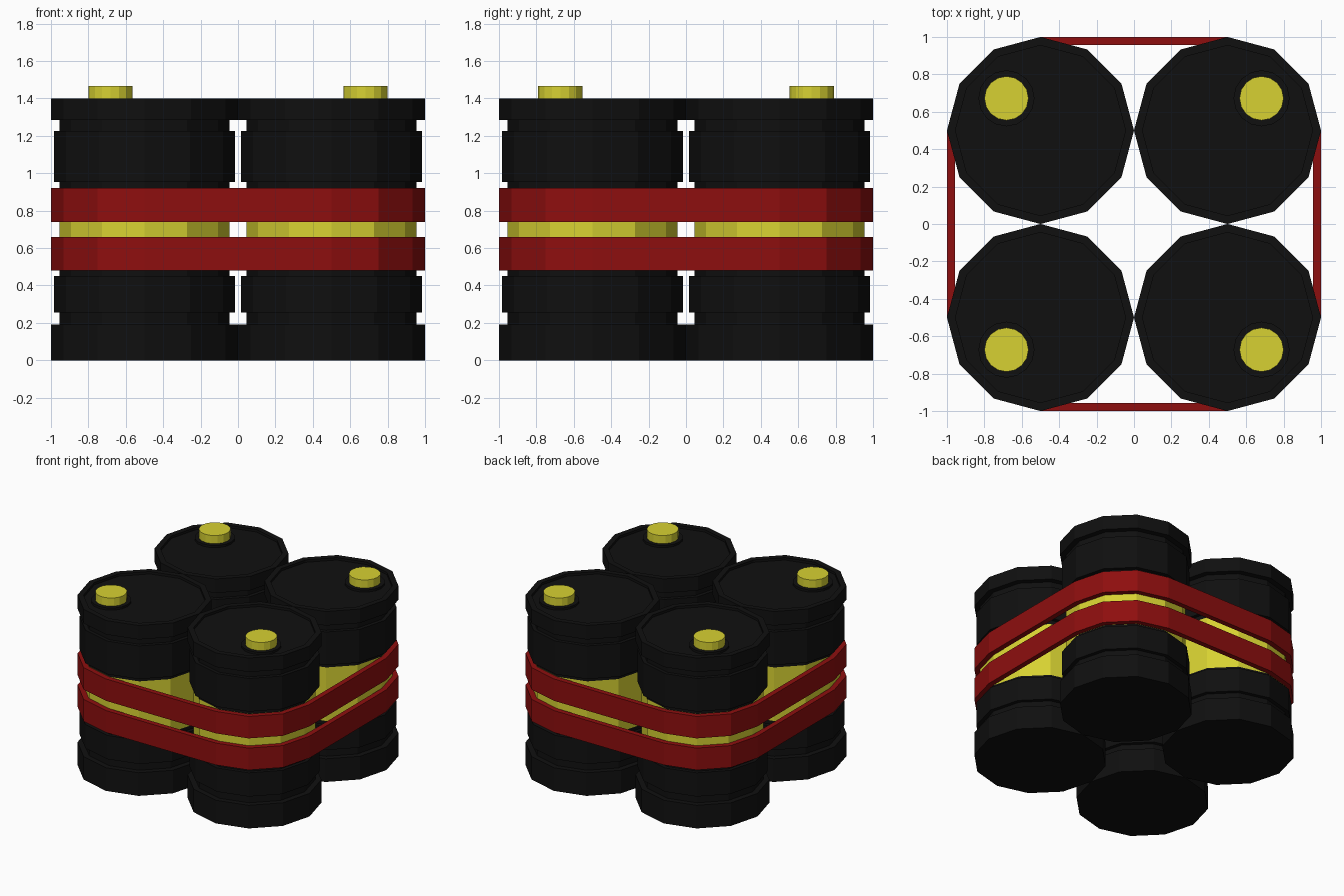
import bpy, bmesh, math

if "Cube" in bpy.data.objects:
    bpy.data.objects.remove(bpy.data.objects["Cube"])


def material(name, rgb):
    m = bpy.data.materials.new(name)
    m.diffuse_color = (*rgb, 1)
    m.use_nodes = True
    m.node_tree.nodes["Principled BSDF"].inputs["Base Color"].default_value = m.diffuse_color
    return m


BLACK = material("black plastic", (0.005, 0.005, 0.005))
YELLOW = material("yellow", (0.68, 0.64, 0.032))
RED = material("strap red", (0.27, 0.0045, 0.0045))


def finish(name, bm, mats):
    bmesh.ops.recalc_face_normals(bm, faces=bm.faces)
    me = bpy.data.meshes.new(name)
    bm.to_mesh(me)
    bm.free()
    for m in mats:
        me.materials.append(m)
    ob = bpy.data.objects.new(name, me)
    bpy.context.collection.objects.link(ob)
    return ob


def lathe(name, profile, sides, x, y, mats, rule=None):
    """Closed turned solid from (radius, z) points; rule picks material by segment."""
    bm = bmesh.new()
    rings = []
    for r, z in profile:
        rings.append([bm.verts.new((x + r * math.cos(2 * math.pi * i / sides),
                                    y + r * math.sin(2 * math.pi * i / sides), z))
                      for i in range(sides)])
    for k, (a, b) in enumerate(zip(rings, rings[1:])):
        for i in range(sides):
            j = (i + 1) % sides
            f = bm.faces.new((a[i], a[j], b[j], b[i]))
            f.material_index = rule(k) if rule else 0
    bm.faces.new(rings[0][::-1])
    bm.faces.new(rings[-1])
    return finish(name, bm, mats)


# Drum profile: bottom rim, groove, body, yellow band recess, body, groove, top rim, sunken lid
DRUM = [(0.5, 0), (0.5, 0.19), (0.455, 0.19), (0.455, 0.255), (0.485, 0.255),
        (0.485, 0.45), (0.455, 0.45), (0.455, 0.48), (0.455, 0.92), (0.455, 0.953),
        (0.485, 0.953), (0.485, 1.225), (0.455, 1.225), (0.455, 1.285),
        (0.5, 1.285), (0.5, 1.4), (0.455, 1.4), (0.455, 1.38)]

for sx, xn in ((-1, "left"), (1, "right")):
    for sy, yn in ((-1, "front"), (1, "back")):
        tag = f"{yn}_{xn}"
        lathe("drum_" + tag, DRUM, 12, sx * 0.5, sy * 0.5, [BLACK, YELLOW],
              lambda k: 1 if k == 7 else 0)
        # Filler cap on a dark collar
        cx, cy = sx * 0.682, sy * 0.672
        lathe("cap_collar_" + tag, [(0.15, 1.375), (0.15, 1.398)], 16, cx, cy, [BLACK])
        lathe("cap_" + tag, [(0.118, 1.38), (0.118, 1.465)], 16, cx, cy, [YELLOW])


def outline(r):
    """Rounded square wrapping the four drums, following their 12 sides."""
    pts = []
    for q, (cx, cy) in enumerate(((0.5, 0.5), (-0.5, 0.5), (-0.5, -0.5), (0.5, -0.5))):
        for i in range(4):
            a = math.radians(90 * q + 30 * i)
            pts.append((cx + r * math.cos(a), cy + r * math.sin(a)))
    return pts


# Two straps around the group
for name, z0, z1 in (("lower_strap", 0.48, 0.66), ("upper_strap", 0.74, 0.92)):
    bm = bmesh.new()
    section = ((0.5, z0), (0.5, z1), (0.457, z1), (0.457, z0))
    loops = [[bm.verts.new((px, py, z)) for px, py in outline(r)] for r, z in section]
    n = len(loops[0])
    for k in range(4):
        a, b = loops[k], loops[(k + 1) % 4]
        for i in range(n):
            j = (i + 1) % n
            bm.faces.new((a[i], a[j], b[j], b[i]))
    finish(name, bm, [RED])
